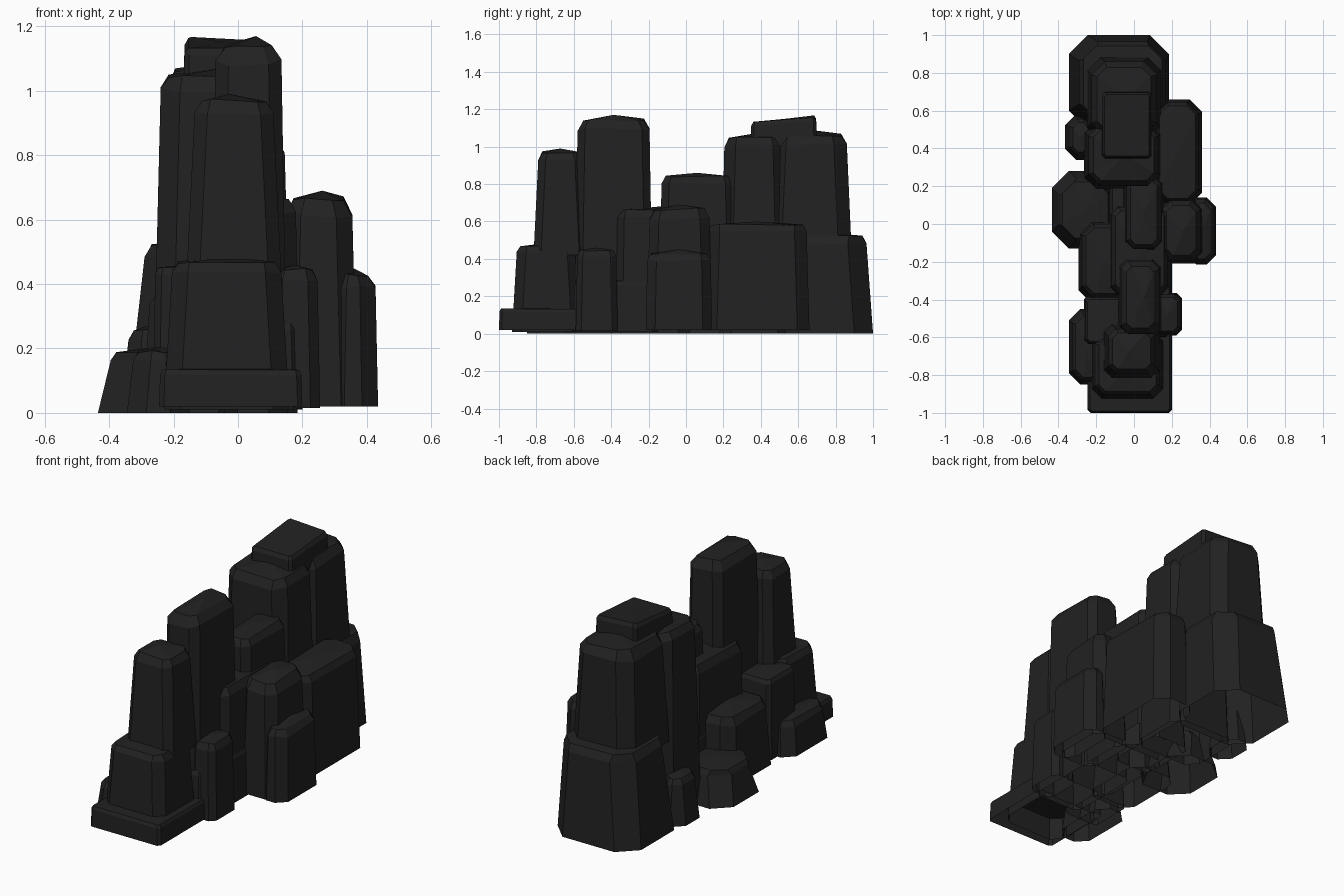
import bpy, bmesh, random

old = bpy.data.objects.get("Cube")
if old:
    bpy.data.objects.remove(old)

rng = random.Random(4)
stone = bpy.data.materials.new("charcoal_stone")
stone.use_nodes = True
COLOUR = (0.0155, 0.0155, 0.0155, 1)
stone.diffuse_color = COLOUR
bsdf = stone.node_tree.nodes["Principled BSDF"]
bsdf.inputs["Base Color"].default_value = COLOUR
bsdf.inputs["Roughness"].default_value = 0.9


def ring(bm, x, y, z, inset, cut, jitter, shift=0):
    """Eight-sided section: a rectangle with its corners cut off."""
    xa, xb = x[0] + inset + shift, x[1] - inset + shift
    ya, yb = y[0] + inset, y[1] - inset
    cut = min(cut, 0.35 * (xb - xa), 0.35 * (yb - ya))
    pts = [(xa + cut, ya), (xb - cut, ya), (xb, ya + cut), (xb, yb - cut),
           (xb - cut, yb), (xa + cut, yb), (xa, yb - cut), (xa, ya + cut)]
    return [bm.verts.new((px, py, z + rng.uniform(-jitter, jitter))) for px, py in pts]


def rock(name, x, y, z, taper=0.02, cut=0.04, shoulder=0.05, peak=(0.5, 0.5), lean=0):
    """Hollow tapered block with a bevelled shoulder and an off-centre peak."""
    bm = bmesh.new()
    low, top = z
    rise = shoulder * 0.5
    rings = [ring(bm, x, y, low, 0, cut, 0),
             ring(bm, x, y, top - shoulder - rise, taper, cut, shoulder * 0.2, lean),
             ring(bm, x, y, top - rise, taper + shoulder * 0.55, cut * 0.7, shoulder * 0.15, lean)]
    for a, b in zip(rings, rings[1:]):
        for i in range(8):
            j = (i + 1) % 8
            bm.faces.new((a[i], a[j], b[j], b[i]))
    tip = bm.verts.new((x[0] + (x[1] - x[0]) * peak[0] + lean, y[0] + (y[1] - y[0]) * peak[1], top))
    for i in range(8):
        bm.faces.new((rings[-1][i], rings[-1][(i + 1) % 8], tip))
    mesh = bpy.data.meshes.new(name)
    bm.to_mesh(mesh)
    bm.free()
    mesh.materials.append(stone)
    obj = bpy.data.objects.new(name, mesh)
    bpy.context.collection.objects.link(obj)
    return obj


# Front steps
rock("front_slab", (-0.245, 0.2), (-1, -0.56), (0.02, 0.14), 0.003, 0.015, 0.015)
rock("front_block", (-0.23, 0.16), (-0.93, -0.56), (0.01, 0.485), 0.025, 0.05, 0.035)
rock("front_pillar", (-0.16, 0.135), (-0.815, -0.53), (0.42, 0.99), 0.025, 0.04, 0.04, (0.45, 0.5))

# Tall front column and the stones around it
rock("tall_column", (-0.085, 0.15), (-0.595, -0.18), (0.2, 1.17), 0.015, 0.04, 0.055, (0.6, 0.5))
rock("small_right_stone", (0.1, 0.255), (-0.59, -0.365), (0.015, 0.46), 0.008, 0.03, 0.03)
rock("low_right_filler", (-0.1, 0.2), (-0.6, -0.15), (0.01, 0.29), 0.005, 0.03, 0.02)
rock("left_low_stone", (-0.345, -0.15), (-0.85, -0.45), (0, 0.205), 0.02, 0.06, 0.03)
rock("left_step_stone", (-0.265, -0.04), (-0.64, -0.38), (0, 0.46), 0.008, 0.02, 0.02, (0.6, 0.4))

# Middle cluster
rock("inner_right_block", (-0.13, 0.19), (-0.38, 0.1), (0.02, 0.68), 0.01, 0.04, 0.04)
rock("left_middle_block", (-0.295, 0.0), (-0.41, 0.02), (0, 0.39), 0.02, 0.06, 0.04)
rock("middle_block", (-0.06, 0.165), (-0.15, 0.27), (0.1, 0.86), 0.02, 0.04, 0.04)
rock("middle_core", (-0.14, 0.1), (-0.05, 0.3), (0.02, 0.3), 0.01, 0.03, 0.03)
rock("left_wide_stone", (-0.435, -0.08), (-0.13, 0.28), (0, 0.205), 0.04, 0.09, 0.03)
rock("right_middle_block", (0.13, 0.37), (-0.21, 0.14), (0.02, 0.69), 0.015, 0.05, 0.05, (0.55, 0.5))
rock("right_outer_stone", (0.28, 0.435), (-0.215, 0.14), (0.02, 0.45), 0.008, 0.05, 0.04)
rock("right_rear_block", (0.1, 0.36), (0.1, 0.66), (0.02, 0.6), 0.015, 0.065, 0.035)

# Rear mass
rock("rear_base", (-0.345, 0.185), (0.5, 1), (0, 0.54), 0.035, 0.1, 0.04, lean=0.02)
rock("left_rear_stone", (-0.365, -0.2), (0.34, 0.58), (0, 0.27), 0.025, 0.06, 0.03)
rock("rear_front_tower", (-0.265, 0.155), (0.18, 0.55), (0, 1.07), 0.025, 0.06, 0.045)
rock("rear_tower", (-0.25, 0.145), (0.44, 0.885), (0.45, 1.09), 0.025, 0.07, 0.055)

# Tilted cap slab with a raised rear corner
cap = rock("cap_slab", (-0.17, 0.095), (0.345, 0.7), (1.0, 1.15), 0.004, 0.015, 0.02)
for v in cap.data.vertices:
    if v.co.z > 1.1:
        v.co.z += 0.05 * max(0, (v.co.y - 0.5) / 0.2) * (0.5 - v.co.x) - 0.005
